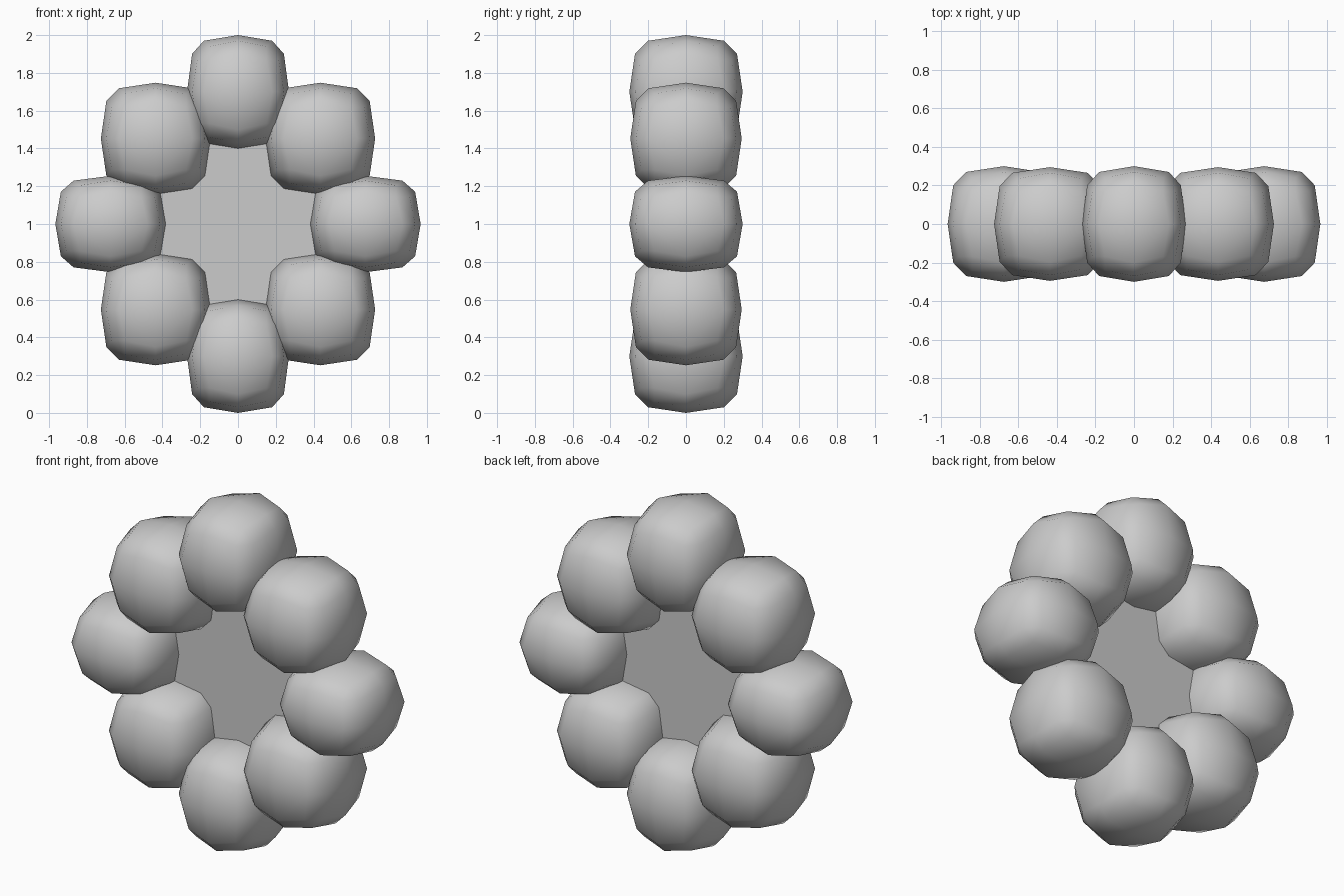
import bpy, bmesh, math
from itertools import product

if "Cube" in bpy.data.objects:
    bpy.data.objects.remove(bpy.data.objects["Cube"])


def make_object(name, bm):
    mesh = bpy.data.meshes.new(name)
    bm.to_mesh(mesh)
    bm.free()
    obj = bpy.data.objects.new(name, mesh)
    bpy.context.collection.objects.link(obj)
    return obj


def rounded_block(name, center, half):
    """Low-poly rounded cube: each side is a domed 3x3 patch."""
    bm = bmesh.new()
    height = {0: 1.0, 1: 0.9, 2: 0.8}
    spread = {0: 0.0, 1: 0.67, 2: 0.56}
    for axis, sign in product(range(3), (-1, 1)):
        for a, b in product((-1, 0, 1), repeat=2):
            n = abs(a) + abs(b)
            p = [a * spread[n], b * spread[n]]
            p.insert(axis, sign * height[n])
            bm.verts.new([c + q * h for c, q, h in zip(center, p, half)])
    bmesh.ops.convex_hull(bm, input=bm.verts)
    bmesh.ops.recalc_face_normals(bm, faces=bm.faces)
    for f in bm.faces:
        f.smooth = True
    return make_object(name, bm)


# Ring of eight petals: (x, z offset, half sizes)
top = (0.27, 0.30, 0.30)
side = (0.292, 0.30, 0.255)
diagonal = (0.29, 0.295, 0.295)
ring = [(0.675, 0, side), (0.436, 0.453, diagonal), (0, 0.70, top),
        (-0.436, 0.453, diagonal), (-0.675, 0, side),
        (-0.436, -0.453, diagonal), (0, -0.70, top),
        (0.436, -0.453, diagonal)]
for i, (x, z, half) in enumerate(ring):
    rounded_block(f"petal_{i + 1}", (x, 0, 1 + z), half)

# Thin flat centre panel
bm = bmesh.new()
bm.faces.new([bm.verts.new((x, 0, 1 + z)) for x, z, _ in ring])
make_object("center_panel", bm)
